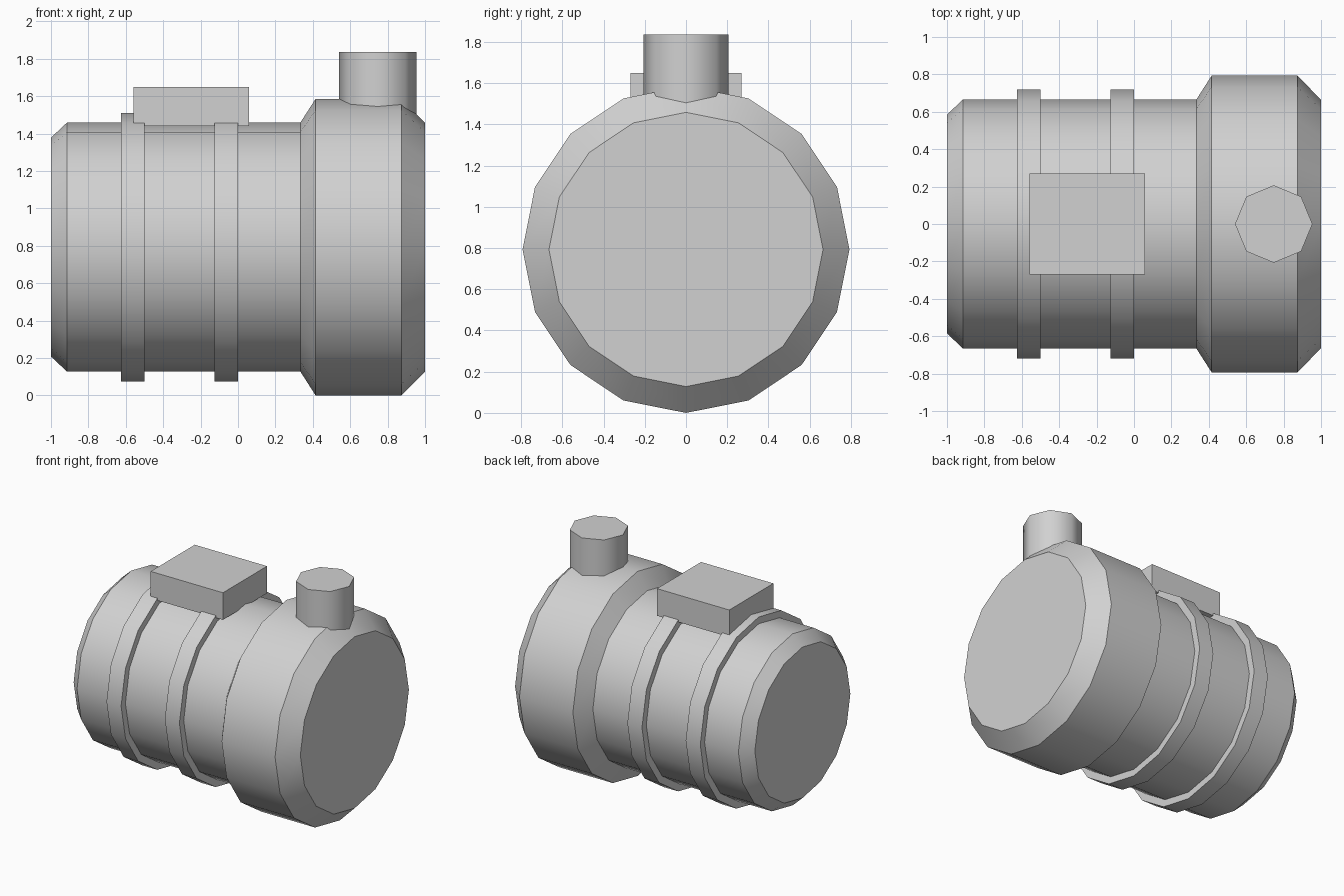
import bpy, bmesh, math
from mathutils import Matrix

if "Cube" in bpy.data.objects:
    bpy.data.objects.remove(bpy.data.objects["Cube"])

grey = bpy.data.materials.new("plain_grey")
grey.diffuse_color = (0.64, 0.64, 0.64, 1)
grey.use_nodes = True
grey.node_tree.nodes["Principled BSDF"].inputs["Base Color"].default_value = grey.diffuse_color
CZ = 0.793  # height of the drum axis


def finish(name, bm, angle=None):
    bmesh.ops.recalc_face_normals(bm, faces=bm.faces)
    mesh = bpy.data.meshes.new(name)
    bm.to_mesh(mesh)
    bm.free()
    mesh.materials.append(grey)
    ob = bpy.data.objects.new(name, mesh)
    bpy.context.collection.objects.link(ob)
    if angle:
        bpy.ops.object.select_all(action='DESELECT')
        ob.select_set(True)
        bpy.context.view_layer.objects.active = ob
        bpy.ops.object.shade_smooth_by_angle(angle=math.radians(angle))
    return ob


def lathe_x(name, profile, sides=16):
    """Closed solid turned about the x axis from (x, radius) points."""
    bm = bmesh.new()
    rings = []
    for x, r in profile:
        rings.append([bm.verts.new((x, r * math.sin(i * math.tau / sides),
                                    CZ + r * math.cos(i * math.tau / sides)))
                      for i in range(sides)])
    for a, b in zip(rings, rings[1:]):
        for i in range(sides):
            j = (i + 1) % sides
            bm.faces.new((a[i], a[j], b[j], b[i]))
    bm.faces.new(rings[0])
    bm.faces.new(rings[-1])
    return finish(name, bm, 30)


# Main drum with chamfered rear and wide front collar
lathe_x("drum_body", [(-1, 0.585), (-0.915, 0.665), (0.333, 0.665),
                      (0.415, 0.793), (0.873, 0.793), (1, 0.665)])

# Two mounting straps
for n, x in enumerate((-0.625, -0.125)):
    lathe_x(f"strap_{n + 1}", [(x, 0.718), (x + 0.125, 0.718)])

# Mounting block on top
bm = bmesh.new()
bmesh.ops.create_cube(bm, size=1, matrix=Matrix.Translation((-0.25, 0, 1.545))
                      @ Matrix.Diagonal((0.62, 0.54, 0.21, 1)))
finish("top_block", bm)

# Eight-sided inlet pipe
bm = bmesh.new()
bmesh.ops.create_cone(bm, cap_ends=True, segments=8, radius1=0.207, radius2=0.207,
                      depth=0.435, matrix=Matrix.Translation((0.747, 0, 1.6175)))
finish("inlet_pipe", bm, 50)
